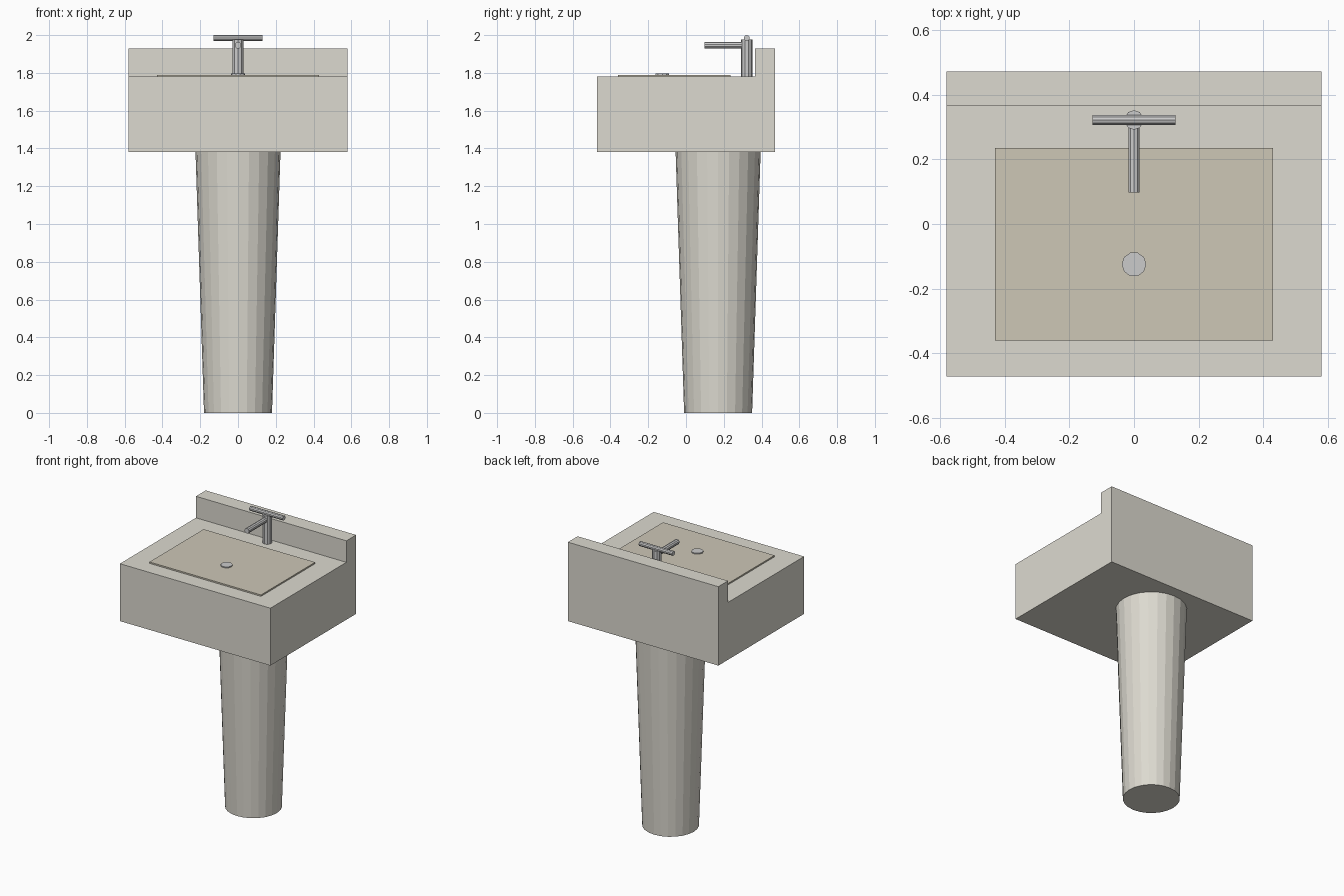
import bpy, bmesh
from math import pi
from mathutils import Matrix, Vector

if "Cube" in bpy.data.objects:
    bpy.data.objects.remove(bpy.data.objects["Cube"])


def material(name, rgb):
    m = bpy.data.materials.new(name)
    m.diffuse_color = (*rgb, 1)
    m.use_nodes = True
    m.node_tree.nodes["Principled BSDF"].inputs["Base Color"].default_value = m.diffuse_color
    return m


ceramic = material("ceramic", (0.72, 0.70, 0.63))
bowl = material("bowl_tan", (0.61, 0.57, 0.47))
metal = material("metal", (0.52, 0.52, 0.53))


def finish(name, bm, mat):
    bmesh.ops.recalc_face_normals(bm, faces=bm.faces)
    me = bpy.data.meshes.new(name)
    bm.to_mesh(me)
    bm.free()
    me.materials.append(mat)
    ob = bpy.data.objects.new(name, me)
    bpy.context.collection.objects.link(ob)
    return ob


def extrude_x(name, profile, half_width, mat):
    """Extrude a (y, z) outline symmetrically along x."""
    bm = bmesh.new()
    face = bm.faces.new([bm.verts.new((-half_width, y, z)) for y, z in profile])
    ext = bmesh.ops.extrude_face_region(bm, geom=[face])
    verts = [v for v in ext["geom"] if isinstance(v, bmesh.types.BMVert)]
    bmesh.ops.translate(bm, verts=verts, vec=(2 * half_width, 0, 0))
    return finish(name, bm, mat)


def rod(name, start, end, r1, r2, sides, mat, spin=0.0):
    """Capped cone or cylinder from start to end."""
    a, b = Vector(start), Vector(end)
    axis = b - a
    mtx = (Matrix.Translation((a + b) / 2)
           @ axis.to_track_quat('Z', 'Y').to_matrix().to_4x4()
           @ Matrix.Rotation(spin, 4, 'Z'))
    bm = bmesh.new()
    bmesh.ops.create_cone(bm, cap_ends=True, segments=sides, radius1=r1,
                          radius2=r2, depth=axis.length, matrix=mtx)
    return finish(name, bm, mat)


# Tapered pedestal
rod("pedestal", (0, 0.17, 0), (0, 0.17, 1.38), 0.18, 0.225, 24, ceramic)

# Basin block with raised backsplash
extrude_x("basin", [(-0.472, 1.38), (0.472, 1.38), (0.472, 1.93),
                    (0.365, 1.93), (0.365, 1.78), (-0.472, 1.78)], 0.58, ceramic)

# Bowl panel and drain
extrude_x("bowl_panel", [(-0.361, 1.77), (0.236, 1.77),
                         (0.236, 1.79), (-0.361, 1.79)], 0.43, bowl)
rod("drain", (0, -0.125, 1.78), (0, -0.125, 1.797), 0.038, 0.038, 10, metal, pi / 2)

# Tap: post, spout and cross handle
TAP_Y = 0.322
rod("tap_post", (0, TAP_Y, 1.775), (0, TAP_Y, 1.977), 0.03, 0.03, 10, metal)
rod("tap_spout", (0, TAP_Y, 1.946), (0, 0.097, 1.946), 0.018, 0.018, 10, metal)
rod("tap_handle", (-0.129, TAP_Y, 1.984), (0.129, TAP_Y, 1.984), 0.016, 0.016, 10, metal)
